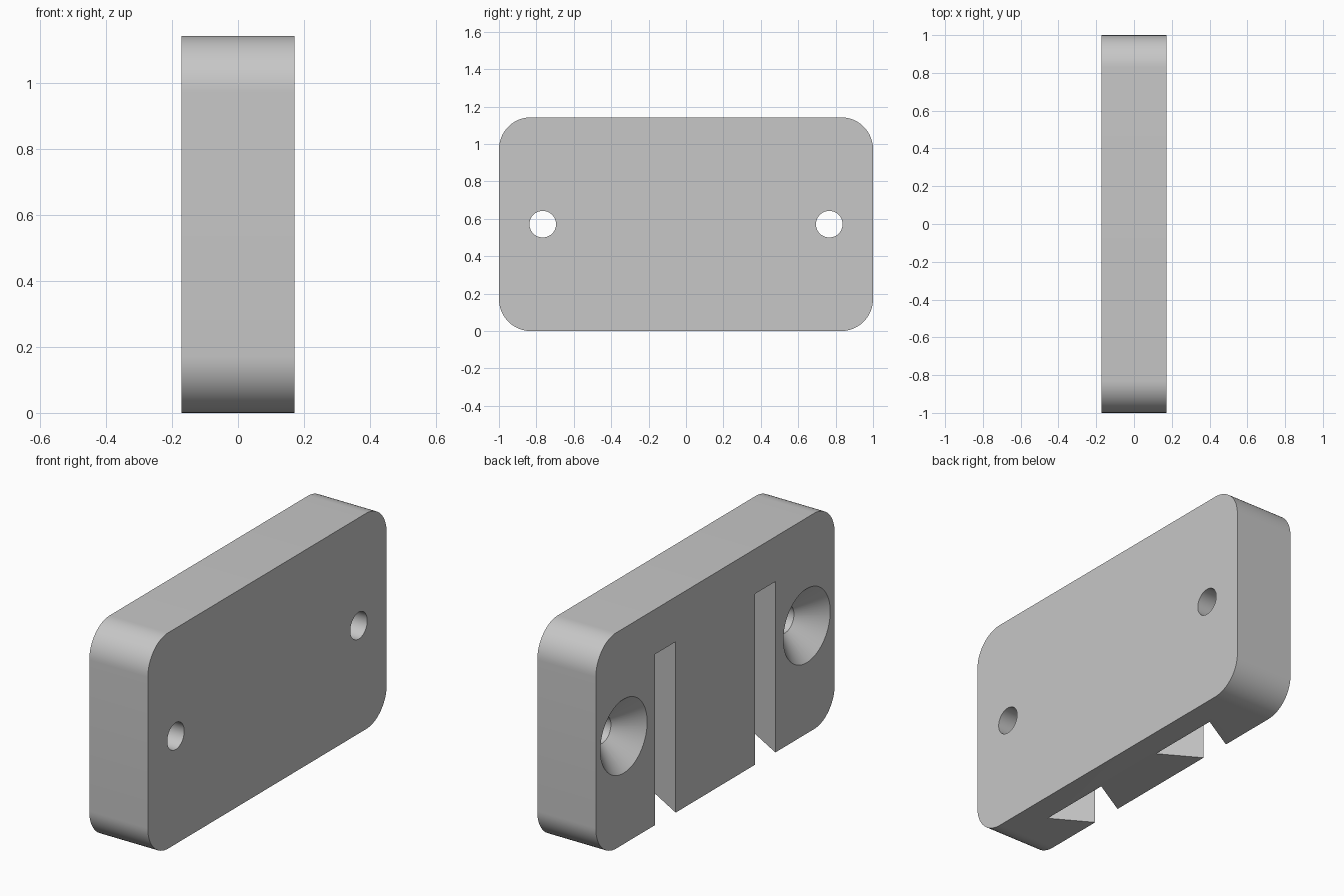
import bpy, bmesh
from math import cos, sin, pi, radians

old = bpy.data.objects.get("Cube")
if old:
    bpy.data.objects.remove(old, do_unlink=True)

LENGTH, HEIGHT, THICK = 2.0, 1.143, 0.343
CORNER = 0.171
BACK = -THICK / 2            # recessed face
HOLE_Y, HOLE_R, SINK_R = 0.766, 0.071, 0.196
SLOT_Y, SLOT_TOP, SLOT_DEPTH = 0.417, 0.905, 0.206
MOUTH, FLOOR = 0.086, 0.206  # slot half widths
EPS = 0.02

grey = bpy.data.materials.new("light grey")
grey.use_nodes = True
grey.diffuse_color = (0.57, 0.57, 0.57, 1)
grey.node_tree.nodes["Principled BSDF"].inputs["Base Color"].default_value = grey.diffuse_color


def loft(name, loops):
    """Closed solid skinned through matching loops of points."""
    bm = bmesh.new()
    rings = [[bm.verts.new(p) for p in loop] for loop in loops]
    for a, b in zip(rings, rings[1:]):
        for i in range(len(a)):
            j = (i + 1) % len(a)
            bm.faces.new((a[i], a[j], b[j], b[i]))
    bm.faces.new(rings[0])
    bm.faces.new(rings[-1])
    bmesh.ops.recalc_face_normals(bm, faces=bm.faces)
    mesh = bpy.data.meshes.new(name)
    bm.to_mesh(mesh)
    bm.free()
    mesh.materials.append(grey)
    obj = bpy.data.objects.new(name, mesh)
    bpy.context.collection.objects.link(obj)
    return obj


def circle(x, y, r, n=64):
    return [(x, y + r * cos(2 * pi * i / n), HEIGHT / 2 + r * sin(2 * pi * i / n))
            for i in range(n)]


def rounded_outline(x, steps=16):
    cy, cz = LENGTH / 2 - CORNER, HEIGHT / 2 - CORNER
    pts = []
    for q, (sy, sz) in enumerate([(1, 1), (-1, 1), (-1, -1), (1, -1)]):
        for i in range(steps + 1):
            a = (q + i / steps) * pi / 2
            pts.append((x, sy * cy + CORNER * cos(a),
                        HEIGHT / 2 + sz * cz + CORNER * sin(a)))
    return pts


# Rounded block
plate = loft("mounting_plate", [rounded_outline(BACK), rounded_outline(-BACK)])

cutters = []
for side in (-1, 1):
    # Countersunk screw hole
    y = side * HOLE_Y
    cutters.append(loft("screw_hole_cutter", [
        circle(BACK - EPS, y, SINK_R + EPS),
        circle(BACK + SINK_R - HOLE_R, y, HOLE_R),
        circle(-BACK + EPS, y, HOLE_R)]))

    # Dovetail slot, open at the bottom
    c = side * SLOT_Y
    flare = EPS * (FLOOR - MOUTH) / SLOT_DEPTH
    section = [(BACK - EPS, c - MOUTH + flare), (BACK - EPS, c + MOUTH - flare),
               (BACK + SLOT_DEPTH, c + FLOOR), (BACK + SLOT_DEPTH, c - FLOOR)]
    cutters.append(loft("dovetail_slot_cutter",
                        [[(x, y, z) for x, y in section] for z in (-EPS, SLOT_TOP)]))

# Cut the block, then discard the cutters
bpy.context.view_layer.objects.active = plate
for cutter in cutters:
    cutter.hide_render = True
    mod = plate.modifiers.new("cut", 'BOOLEAN')
    mod.operation = 'DIFFERENCE'
    mod.solver = 'EXACT'
    mod.object = cutter
    bpy.ops.object.modifier_apply(modifier=mod.name)
    bpy.data.objects.remove(cutter, do_unlink=True)

bpy.ops.object.select_all(action='DESELECT')
plate.select_set(True)
bpy.ops.object.shade_smooth_by_angle(angle=radians(30))
